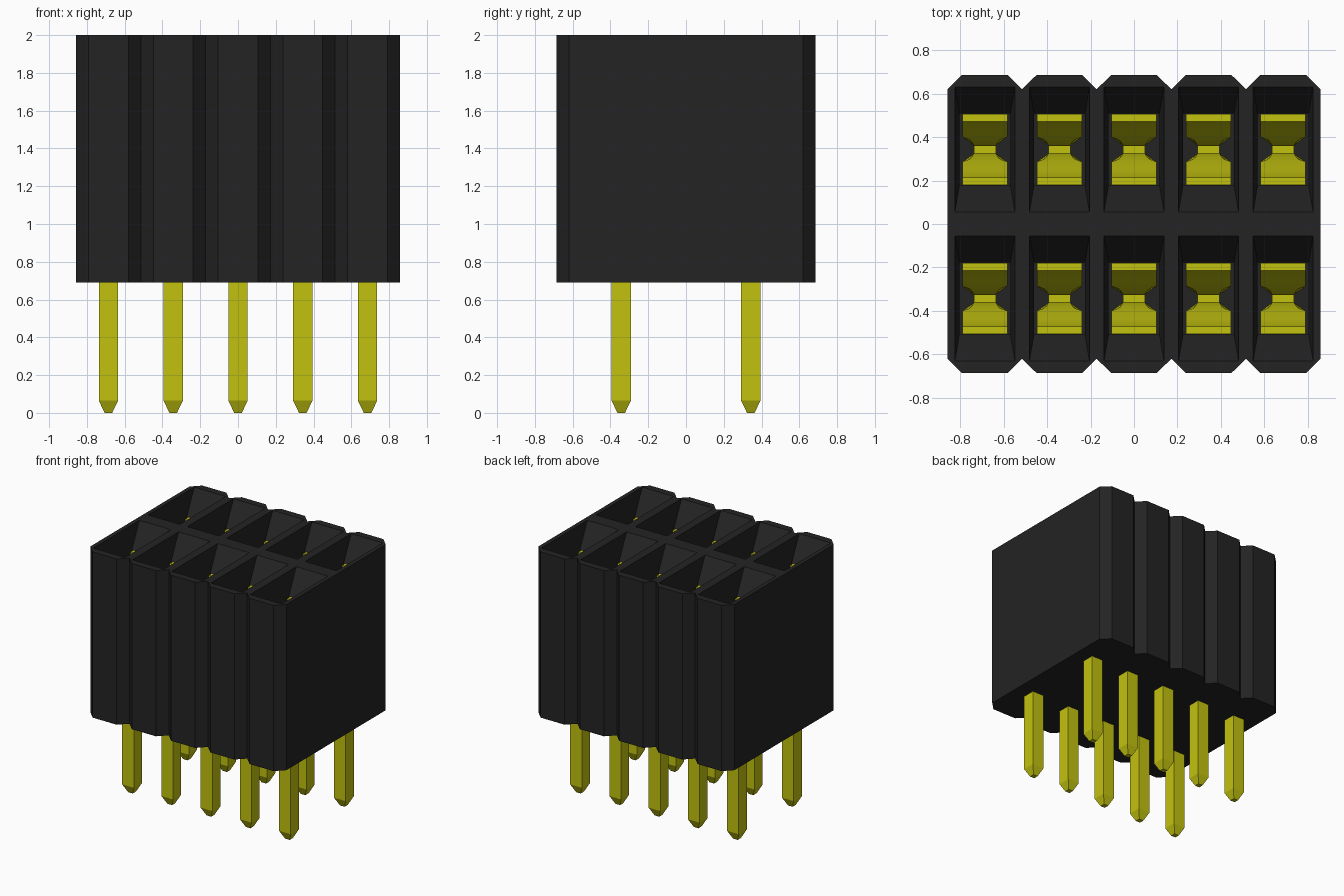
import bpy, bmesh, math

if "Cube" in bpy.data.objects:
    bpy.data.objects.remove(bpy.data.objects["Cube"])

PITCH = 0.343
COLUMNS = [(i - 2) * PITCH for i in range(5)]
ROWS = [-PITCH, PITCH]
CELLS = [(x, y) for y in ROWS for x in COLUMNS]


def material(name, colour):
    mat = bpy.data.materials.new(name)
    mat.use_nodes = True
    mat.diffuse_color = colour
    mat.node_tree.nodes["Principled BSDF"].inputs["Base Color"].default_value = colour
    return mat


black = material("black plastic", (0.017, 0.017, 0.017, 1))
gold = material("yellow metal", (0.54, 0.54, 0.005, 1))


def loft(bm, rings):
    """Skin a stack of equal-length rings and cap both ends."""
    loops = [[bm.verts.new(p) for p in ring] for ring in rings]
    n = len(loops[0])
    for a, b in zip(loops, loops[1:]):
        for i in range(n):
            j = (i + 1) % n
            bm.faces.new((a[i], a[j], b[j], b[i]))
    bm.faces.new(loops[0])
    bm.faces.new(loops[-1])


def make(name, bm, mat):
    bmesh.ops.recalc_face_normals(bm, faces=bm.faces)
    mesh = bpy.data.meshes.new(name)
    bm.to_mesh(mesh)
    bm.free()
    mesh.materials.append(mat)
    obj = bpy.data.objects.new(name, mesh)
    bpy.context.collection.objects.link(obj)
    return obj


def rect(cx, cy, hx, hy, z):
    return [(cx + sx * hx, cy + sy * hy, z)
            for sx, sy in ((-1, -1), (1, -1), (1, 1), (-1, 1))]


# Housing: notched outline extruded upward
front = []
for x in COLUMNS:
    front += [(x - PITCH / 2, -0.62), (x - 0.105, -0.686), (x + 0.105, -0.686)]
front.append((COLUMNS[-1] + PITCH / 2, -0.62))
outline = front + [(-x, -y) for x, y in front]
bm = bmesh.new()
loft(bm, [[(x, y, z) for x, y in outline] for z in (0.69, 2.0)])
housing = make("housing", bm, black)

# Sockets: straight wells with funnel mouths, cut from the housing
bm = bmesh.new()
for x, y in CELLS:
    loft(bm, [rect(x, y, hx, hy, z) for hx, hy, z in (
        (0.117, 0.165, 1.0), (0.117, 0.165, 1.82),
        (0.138, 0.288, 2.0), (0.138, 0.288, 2.05))])
cutter = make("socket_cutter", bm, black)
cutter.hide_render = True
cut = housing.modifiers.new("sockets", 'BOOLEAN')
cut.operation = 'DIFFERENCE'
cut.solver = 'EXACT'
cut.object = cutter
bpy.context.view_layer.objects.active = housing
bpy.ops.object.modifier_apply(modifier=cut.name)
bpy.data.objects.remove(cutter)


# Contacts: pairs of bowed leaves pinching toward a narrow waist
def half_width(y):
    r = 0.056
    return 0.104 - math.sqrt(max(r * r - y * y, 0))


def leaf(bm, cx, cy, side):
    steps = 24
    rings = []
    for i in range(steps + 1):
        t = i / steps
        z = 1.82 - 0.82 * t
        bow = math.sin(math.pi * t) ** 1.3
        inner = 0.128 - 0.112 * bow
        outer = inner + 0.035
        wi, wo = half_width(inner), half_width(outer)
        rings.append([(cx + w * s, cy + side * y, z) for w, s, y in (
            (wi, -1, inner), (wi, 1, inner), (wo, 1, outer), (wo, -1, outer))])
    loft(bm, rings)


for number, (x, y) in enumerate(CELLS, 1):
    bm = bmesh.new()
    for side in (-1, 1):
        leaf(bm, x, y, side)
    contact = make(f"contact_{number}", bm, gold)

    # Square pin with a tapered tip
    bm = bmesh.new()
    loft(bm, [rect(x, y, h, h, z) for h, z in
              ((0.02, 0), (0.051, 0.065), (0.051, 1.06))])
    make(f"pin_{number}", bm, gold)
